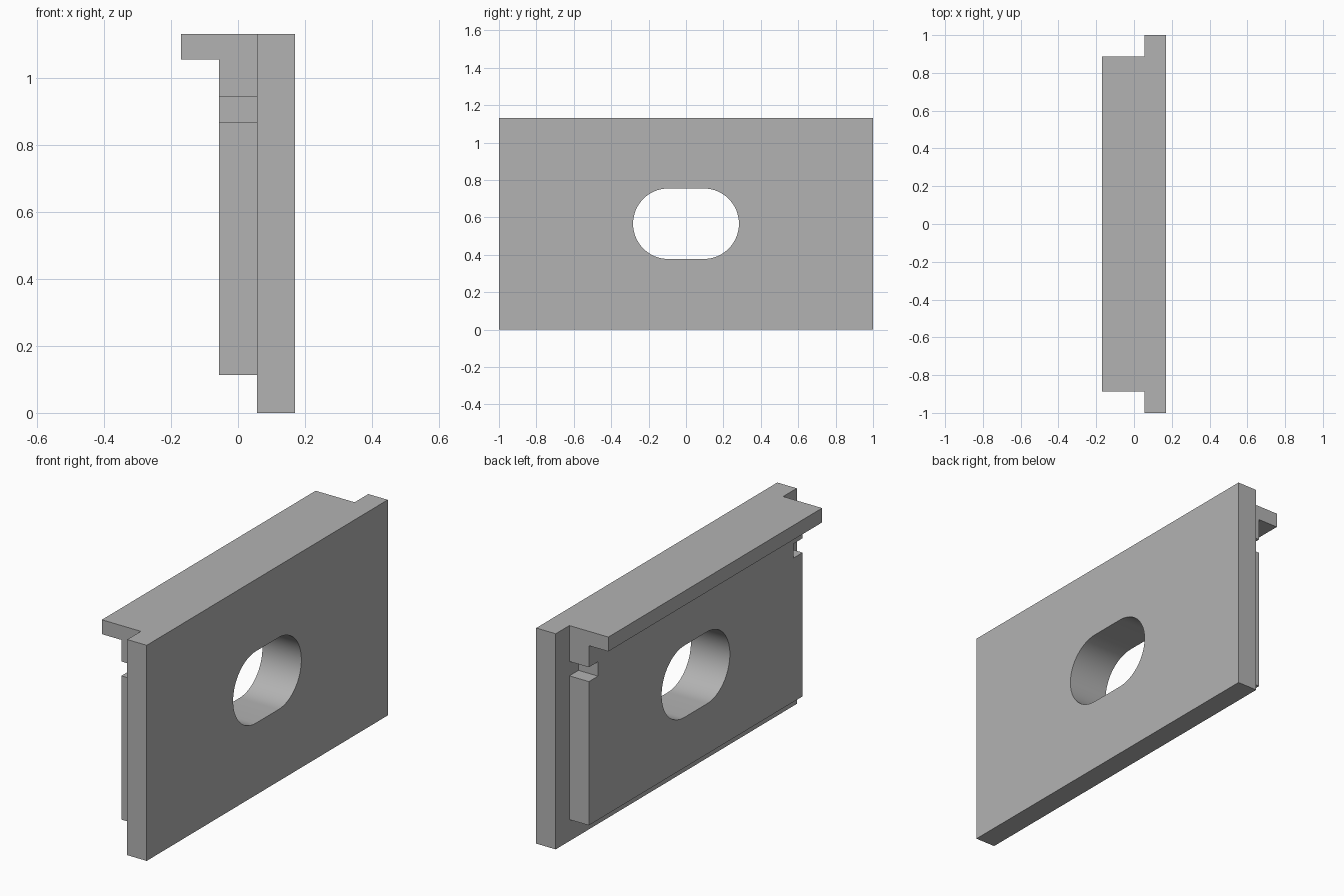
import bpy, bmesh, math

old = bpy.data.objects.get("Cube")
if old:
    bpy.data.objects.remove(old, do_unlink=True)

U = 2 / 53            # design module: the plate is 53 modules long
HEIGHT = 30 * U
BACK, STEP, FACE, LIP = 4.5 * U, 1.5 * U, -1.5 * U, -4.5 * U

grey = bpy.data.materials.new("plain grey")
grey.use_nodes = True
colour = (0.45, 0.45, 0.45, 1)
grey.diffuse_color = colour
grey.node_tree.nodes["Principled BSDF"].inputs["Base Color"].default_value = colour


def extrude_outline(name, outline, x0, x1):
    """Extrude a (y, z) outline from x0 to x1."""
    bm = bmesh.new()
    face = bm.faces.new([bm.verts.new((x0, y, z)) for y, z in outline])
    moved = bmesh.ops.extrude_face_region(bm, geom=[face])["geom"]
    verts = [v for v in moved if isinstance(v, bmesh.types.BMVert)]
    bmesh.ops.translate(bm, verts=verts, vec=(x1 - x0, 0, 0))
    bmesh.ops.recalc_face_normals(bm, faces=bm.faces)
    mesh = bpy.data.meshes.new(name)
    bm.to_mesh(mesh)
    bm.free()
    mesh.materials.append(grey)
    obj = bpy.data.objects.new(name, mesh)
    bpy.context.collection.objects.link(obj)
    return obj


def rectangle(half, z0, z1):
    return [(-half, z0), (half, z0), (half, z1), (-half, z1)]


def combine(target, tool, operation):
    """Apply a boolean and discard the tool."""
    mod = target.modifiers.new("boolean", "BOOLEAN")
    mod.operation, mod.solver, mod.object = operation, "EXACT", tool
    bpy.context.view_layer.objects.active = target
    bpy.ops.object.modifier_apply(modifier=mod.name)
    bpy.data.objects.remove(tool, do_unlink=True)


# Large back plate
plate = extrude_outline("slotted_plate", rectangle(1, 0, HEIGHT), STEP, BACK)

# Raised panel with a square notch in each end
end, inner = 23.5 * U, 21.5 * U
half_outline = [(end, 3 * U), (end, 23 * U), (inner, 23 * U),
                (inner, 25 * U), (end, 25 * U), (end, HEIGHT)]
panel_outline = half_outline + [(-y, z) for y, z in reversed(half_outline)]
panel = extrude_outline("raised_panel", panel_outline, BACK - U, FACE)
combine(plate, panel, "UNION")

# Overhanging top lip
lip = extrude_outline("top_lip", rectangle(end, 28 * U, HEIGHT), STEP - U, LIP)
combine(plate, lip, "UNION")

# Rounded slot through the middle
radius, offset, steps = 5 * U, 2.5 * U, 32
slot_outline = []
for side, start in ((1, -math.pi / 2), (-1, math.pi / 2)):
    for i in range(steps + 1):
        a = start + math.pi * i / steps
        slot_outline.append((side * offset + radius * math.cos(a),
                             HEIGHT / 2 + radius * math.sin(a)))
slot = extrude_outline("slot_cutter", slot_outline, LIP - U, BACK + U)
slot.hide_render = True
combine(plate, slot, "DIFFERENCE")

# Smooth slot wall, crisp edges elsewhere
bpy.ops.object.select_all(action="DESELECT")
plate.select_set(True)
bpy.context.view_layer.objects.active = plate
bpy.ops.object.shade_smooth_by_angle(angle=math.radians(30))
